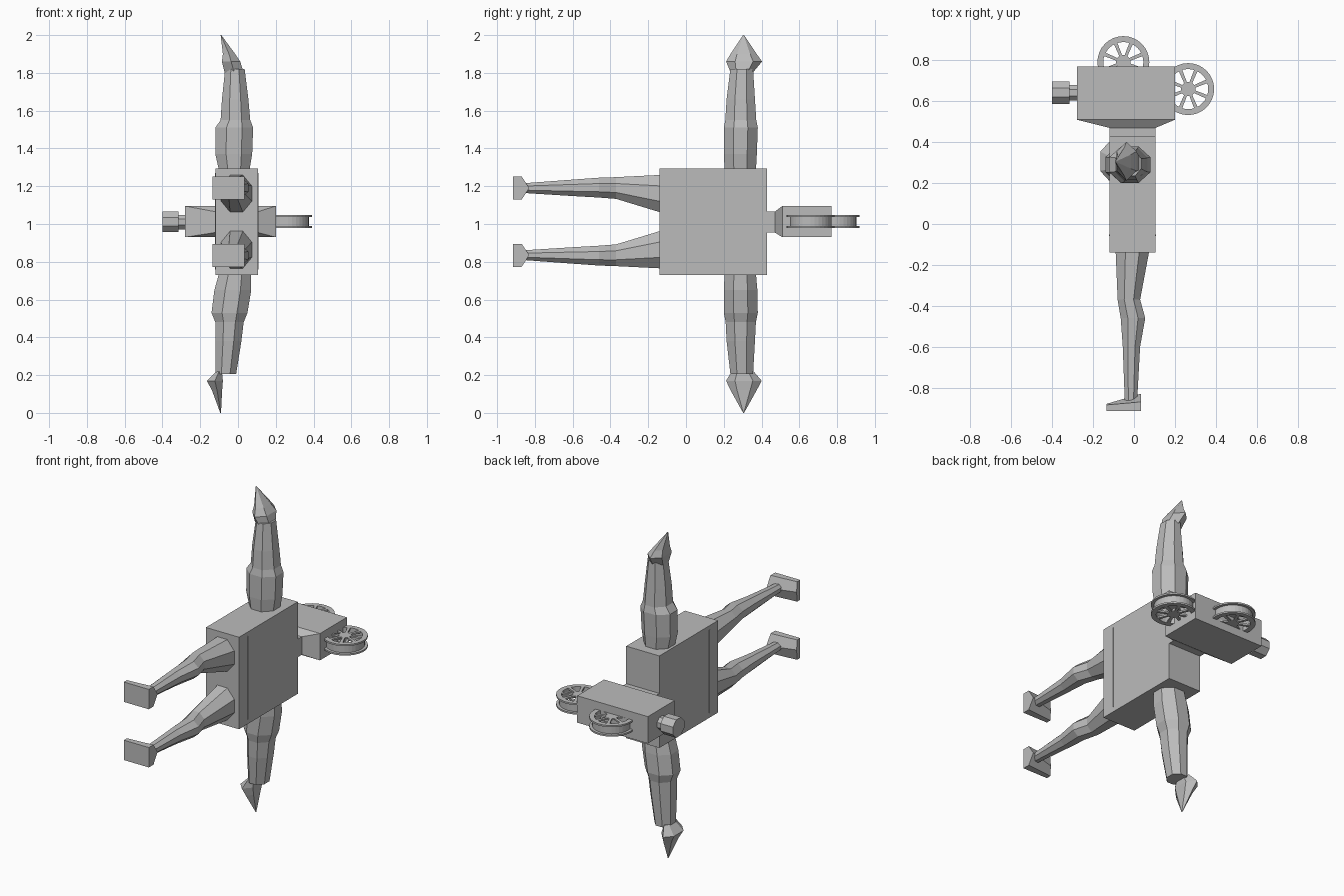
import bpy, bmesh, math

cube = bpy.data.objects.get("Cube")
if cube:
    bpy.data.objects.remove(cube, do_unlink=True)

grey = bpy.data.materials.new("plain grey")
grey.use_nodes = True
COLOUR = (0.5, 0.5, 0.5, 1)
grey.diffuse_color = COLOUR
grey.node_tree.nodes["Principled BSDF"].inputs["Base Color"].default_value = COLOUR
MID = 1.0125  # height of the symmetry plane of the legs


def finish(name, bm):
    bmesh.ops.recalc_face_normals(bm, faces=bm.faces)
    mesh = bpy.data.meshes.new(name)
    bm.to_mesh(mesh)
    bm.free()
    mesh.materials.append(grey)
    obj = bpy.data.objects.new(name, mesh)
    bpy.context.collection.objects.link(obj)
    return obj


def place(axis, t, u, v):
    return {"x": (t, u, v), "y": (u, t, v), "z": (u, v, t)}[axis]


def skin(name, rings, closed=False):
    """Join rings of equal point count into a surface."""
    bm = bmesh.new()
    loops = [[bm.verts.new(p) for p in r] for r in rings]
    n = len(loops[0])
    pairs = list(zip(loops, loops[1:]))
    if closed:
        pairs.append((loops[-1], loops[0]))
    for a, b in pairs:
        for i in range(n):
            j = (i + 1) % n
            bm.faces.new((a[i], a[j], b[j], b[i]))
    if not closed:
        bm.faces.new(loops[0])
        bm.faces.new(loops[-1])
    return finish(name, bm)


def limb(name, axis, sections, sides=8, flip=False):
    """Loft of polygons; each section is t, u low, u high, v low, v high."""
    rings = []
    turn = math.pi / sides
    for t, u0, u1, v0, v1 in sections:
        ring = []
        for i in range(sides):
            a = turn * (2 * i + 1)
            u = (u0 + u1) / 2 + (u1 - u0) / 2 * math.cos(a) / math.cos(turn)
            v = (v0 + v1) / 2 + (v1 - v0) / 2 * math.sin(a) / math.cos(turn)
            ring.append(place(axis, t, u, 2 * MID - v if flip else v))
        rings.append(ring)
    return skin(name, rings)


def box(name, x0, x1, y0, y1, z0, z1):
    return limb(name, "z", [(z0, x0, x1, y0, y1), (z1, x0, x1, y0, y1)], 4)


# Torso with thin seams on both sides
box("torso", -0.12, 0.105, -0.14, 0.43, 0.73, 1.295)
for side, x in (("left", 0.105), ("right", -0.12)):
    box(side + "_seam", x - 0.003, x + 0.003, -0.058, -0.052, 0.76, 1.27)

# Neck, tapered collar and camera body
limb("neck_and_head", "y", [
    (0.42, -0.12, 0.105, 0.955, 1.065),
    (0.47, -0.12, 0.105, 0.955, 1.065),
    (0.51, -0.28, 0.20, 0.93, 1.095),
    (0.77, -0.28, 0.20, 0.93, 1.095)], 4)

# Stepped lens
limb("lens_barrel", "x", [(-0.32, 0.605, 0.68, 0.972, 1.048),
                          (-0.27, 0.605, 0.68, 0.972, 1.048)])
limb("lens_hood", "x", [(-0.40, 0.588, 0.698, 0.957, 1.067),
                        (-0.315, 0.588, 0.698, 0.957, 1.067)])

# Arms
limb("upper_arm", "z", [
    (1.28, -0.10, 0.06, 0.205, 0.37),
    (1.37, -0.12, 0.075, 0.20, 0.375),
    (1.51, -0.12, 0.08, 0.20, 0.38),
    (1.55, -0.092, 0.065, 0.208, 0.372),
    (1.66, -0.085, 0.055, 0.215, 0.365),
    (1.82, -0.068, 0.035, 0.235, 0.355)])
limb("lower_arm", "z", [
    (0.74, -0.10, 0.07, 0.205, 0.37),
    (0.65, -0.125, 0.07, 0.20, 0.378),
    (0.53, -0.14, 0.05, 0.20, 0.38),
    (0.48, -0.12, 0.03, 0.21, 0.37),
    (0.38, -0.12, 0.018, 0.215, 0.365),
    (0.205, -0.12, -0.01, 0.235, 0.355)])

# Pointed hands
limb("upper_hand", "z", [
    (1.80, -0.07, 0.03, 0.245, 0.345),
    (1.86, -0.085, 0.012, 0.225, 0.39),
    (1.90, -0.08, -0.015, 0.245, 0.365),
    (2.0, -0.092, -0.088, 0.303, 0.307)], 6)
limb("lower_hand", "z", [
    (0.22, -0.115, -0.085, 0.25, 0.35),
    (0.17, -0.165, -0.08, 0.225, 0.388),
    (0.12, -0.138, -0.084, 0.245, 0.365),
    (0.0, -0.094, -0.09, 0.303, 0.307)], 6)

# Legs and wedge feet, mirrored about the middle height
for name, flip in (("upper", False), ("lower", True)):
    limb(name + "_leg", "y", [
        (-0.13, -0.09, 0.075, 1.06, 1.26),
        (-0.37, -0.08, 0.03, 1.133, 1.248),
        (-0.46, -0.065, 0.055, 1.14, 1.245),
        (-0.60, -0.055, 0.03, 1.148, 1.235),
        (-0.87, -0.045, 0.015, 1.165, 1.215)], 8, flip)
    rings = []
    for x, shoulder, peak in ((-0.135, -0.885, -0.88), (0.035, -0.87, -0.83)):
        outline = [(-0.915, 1.13), (shoulder, 1.13), (peak, 1.19),
                   (shoulder, 1.252), (-0.915, 1.252)]
        rings.append([(x, y, 2 * MID - z if flip else z) for y, z in outline])
    skin(name + "_foot", rings)


# Film reels: grooved rim, hubs and spoked flanges
def reel(name, cx, cy):
    half, inner = 0.034, 0.098
    profile = [(inner, -half), (0.127, -half), (0.127, -half + 0.01),
               (0.11, -half + 0.01), (0.11, half - 0.01),
               (0.127, half - 0.01), (0.127, half), (inner, half)]
    rings = []
    for i in range(32):
        a = math.tau * i / 32
        rings.append([(cx + r * math.cos(a), cy + r * math.sin(a), MID + h)
                      for r, h in profile])
    skin(name + "_rim", rings, closed=True)
    for face, z in (("top", MID + half - 0.01), ("bottom", MID - half)):
        limb(name + "_" + face + "_hub", "z",
             [(h, cx - 0.035, cx + 0.035, cy - 0.035, cy + 0.035)
              for h in (z, z + 0.01)], 16)
        for i in range(8):
            a = math.tau * (i + 0.5) / 8
            c, s = math.cos(a), math.sin(a)
            corners = [(0.03, -0.007), (0.102, -0.009), (0.102, 0.009), (0.03, 0.007)]
            skin(f"{name}_{face}_spoke_{i + 1}",
                 [[(cx + r * c - w * s, cy + r * s + w * c, h) for r, w in corners]
                  for h in (z, z + 0.01)])


reel("side_reel", 0.265, 0.66)
reel("back_reel", -0.052, 0.792)
